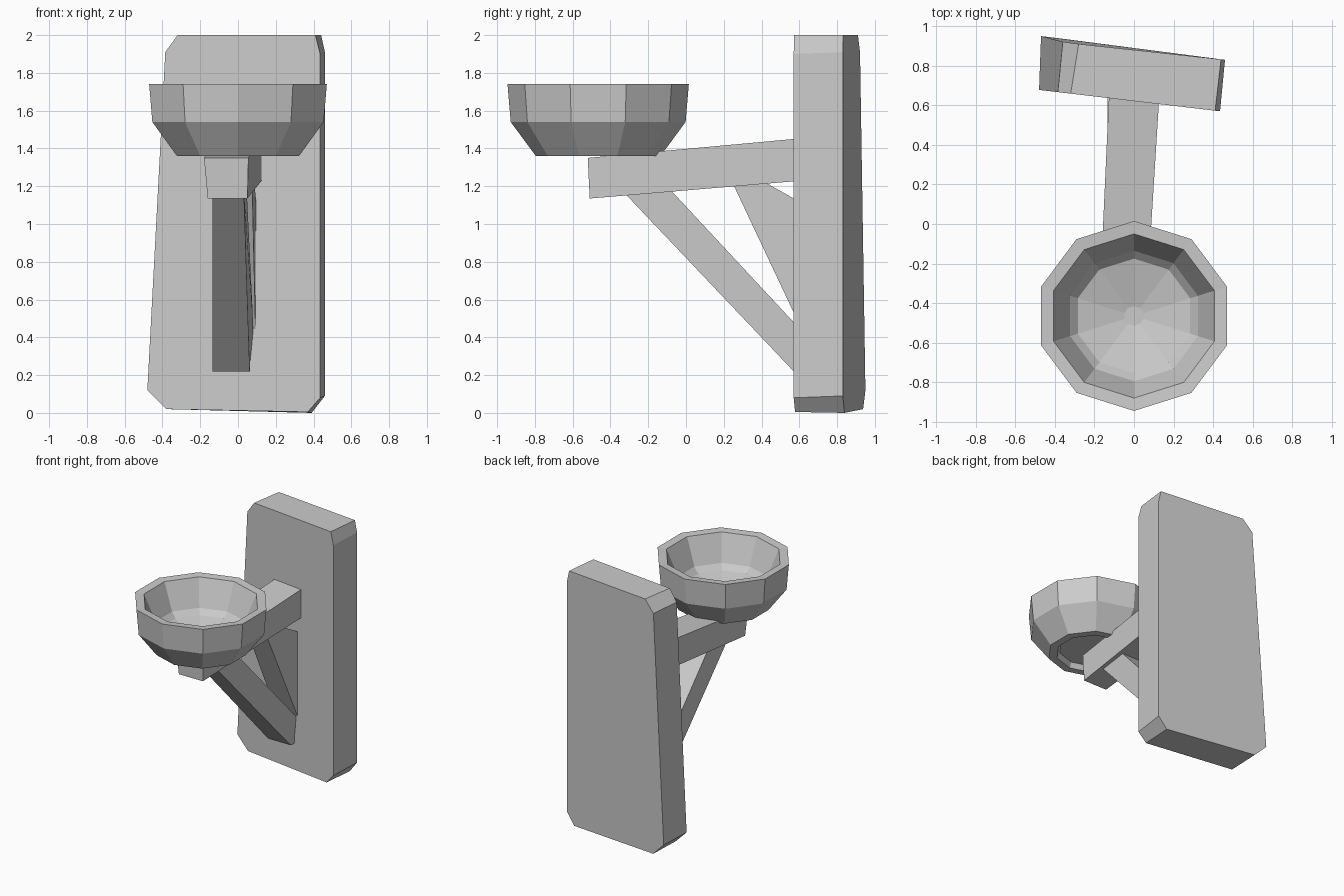
import bpy, bmesh
from math import sin, cos, pi

if "Cube" in bpy.data.objects:
    bpy.data.objects.remove(bpy.data.objects["Cube"])


def finish(name, bm):
    bmesh.ops.recalc_face_normals(bm, faces=bm.faces[:])
    me = bpy.data.meshes.new(name)
    bm.to_mesh(me)
    bm.free()
    ob = bpy.data.objects.new(name, me)
    bpy.context.collection.objects.link(ob)
    return ob


def loft(name, a, b):
    """Solid between two matching outlines."""
    bm = bmesh.new()
    va = [bm.verts.new(p) for p in a]
    vb = [bm.verts.new(p) for p in b]
    n = len(a)
    bm.faces.new(va)
    bm.faces.new(vb[::-1])
    for i in range(n):
        j = (i + 1) % n
        bm.faces.new((va[i], vb[i], vb[j], va[j]))
    return finish(name, bm)


# Wall plank: slightly turned, tapered, with clipped corners
front = [(-.48, .12), (-.38, .02), (.37, .005), (.435, .08),
         (.435, 1.9), (.41, 2), (-.32, 2), (-.385, 1.91)]
back = [(-.47, .12), (-.37, .02), (.39, 0), (.46, .09),
        (.46, 1.91), (.44, 2), (-.28, 2), (-.36, 1.91)]
loft("wall_plank",
     [(x, .57 + (.435 - x) * .118, z) for x, z in front],
     [(x, .83 + (.46 - x) * .13 - .008 * z * (x < 0), z) for x, z in back])

# Support arm
loft("support_arm",
     [(-.18, -.52, 1.35), (.055, -.52, 1.35), (.05, -.51, 1.135), (-.16, -.51, 1.135)],
     [(-.125, .68, 1.46), (.13, .68, 1.46), (.13, .68, 1.235), (-.125, .68, 1.235)])

# Diagonal brace: side profile given different x for each side
brace = [(-.36, 1.2), (-.10, 1.2), (.57, .48), (.66, .39), (.66, .22), (.57, .22)]
loft("diagonal_brace",
     [(-.135, y, z) for y, z in brace],
     [(x, y, z) for x, (y, z) in zip((.03, .045, .08, .08, .065, .062), brace)])

# Gusset behind the brace
gusset = [(.25, 1.21), (.42, 1.22), (.57, 1.135), (.66, 1.08), (.66, .34)]
loft("gusset",
     [(-.10, y, z) for y, z in gusset],
     [(x, y, z) for x, (y, z) in zip((.075, .085, .095, .097, .095), gusset)])

# Ten-sided bowl: closed profile (radius, z) from underside to inner floor
profile = [(.25, 1.40), (.27, 1.36), (.33, 1.36), (.463, 1.54), (.48, 1.74),
           (.415, 1.735), (.33, 1.53), (.29, 1.49), (.05, 1.43)]
bm = bmesh.new()
rings = [[bm.verts.new((r * sin(i * pi / 5), -.465 + r * cos(i * pi / 5), z))
          for i in range(10)] for r, z in profile]
for lo, hi in zip(rings, rings[1:]):
    for i in range(10):
        j = (i + 1) % 10
        bm.faces.new((lo[i], lo[j], hi[j], hi[i]))
bm.faces.new(rings[0])
bm.faces.new(rings[-1])
# Hand-cut unevenness: stretch the bowl slightly wide
for v in bm.verts:
    v.co.x *= 1.03
finish("bowl", bm)
